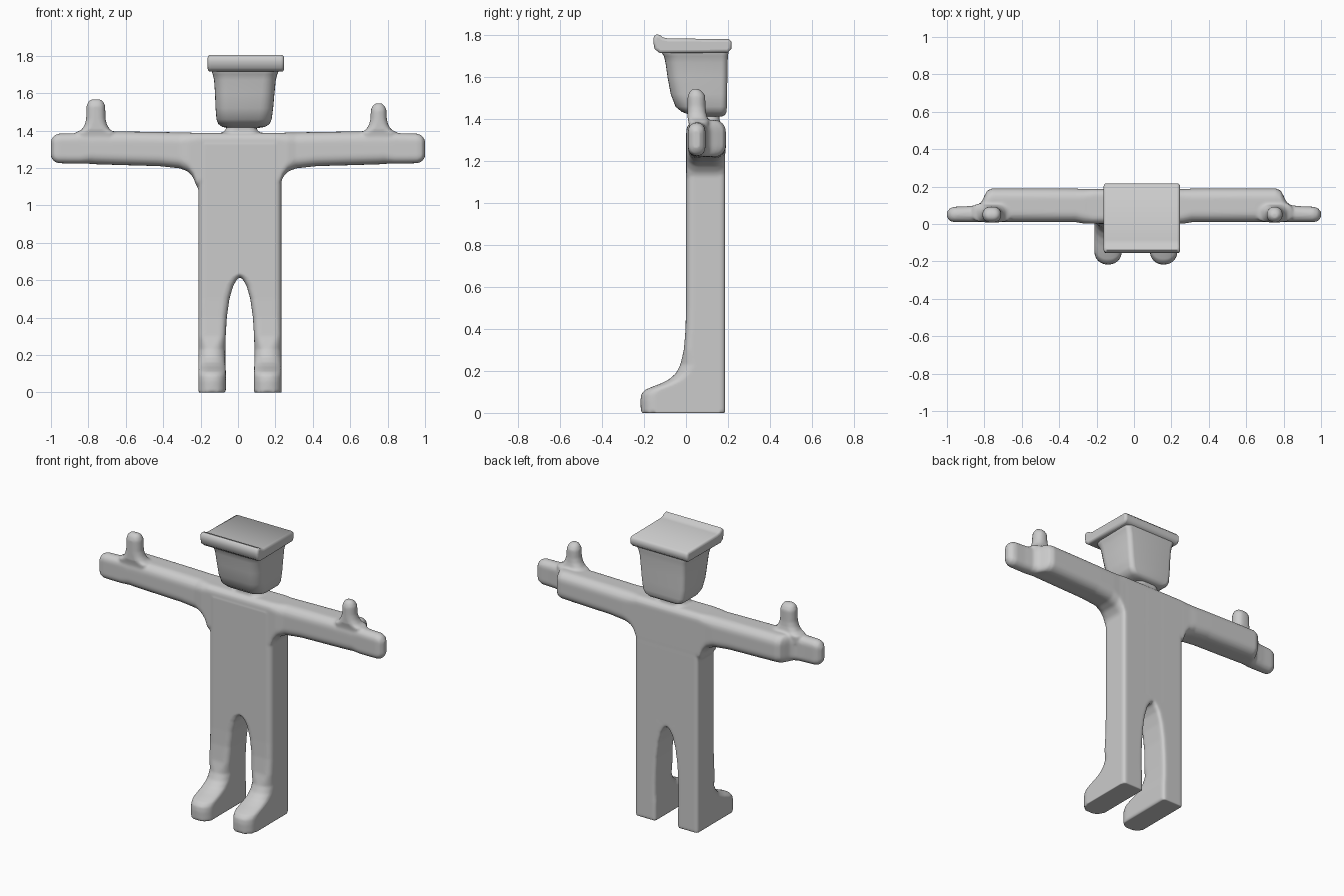
import bpy, bmesh
from math import pi, cos, sin


def ring(a0, a1, b0, b1, r0, r1, n=6):
    """Rounded rectangle; r0 rounds the b0 side, r1 the b1 side."""
    lim = 0.499 * min(a1 - a0, b1 - b0)
    r0, r1 = min(r0, lim), min(r1, lim)
    pts = []
    for ca, cb, r, start in ((a1 - r1, b1 - r1, r1, 0), (a0 + r1, b1 - r1, r1, 1),
                             (a0 + r0, b0 + r0, r0, 2), (a1 - r0, b0 + r0, r0, 3)):
        for i in range(n + 1):
            t = (start + i / n) * pi / 2
            pts.append((ca + r * cos(t), cb + r * sin(t)))
    return pts


def loft(bm, axis, rows, mirror=None):
    """Skin rows of (t, a0, a1, b0, b1, r0, r1) along x or z."""
    def put(t, a, b):
        x, y, z = (t, a, b) if axis == 'x' else (a, b, t)
        return (x if mirror is None else 2 * mirror - x, y, z)
    rings = [[bm.verts.new(put(row[0], a, b)) for a, b in ring(*row[1:])] for row in rows]
    for p, q in zip(rings, rings[1:]):
        for i in range(len(p)):
            j = (i + 1) % len(p)
            bm.faces.new((p[i], p[j], q[j], q[i]))
    bm.faces.new(rings[0])
    bm.faces.new(rings[-1])


def finish(bm, name):
    bmesh.ops.recalc_face_normals(bm, faces=bm.faces)
    me = bpy.data.meshes.new(name)
    bm.to_mesh(me)
    bm.free()
    ob = bpy.data.objects.new(name, me)
    bpy.context.collection.objects.link(ob)
    return ob


def shade(ob, angle):
    bpy.ops.object.select_all(action='DESELECT')
    ob.select_set(True)
    bpy.context.view_layer.objects.active = ob
    bpy.ops.object.shade_smooth_by_angle(angle=angle)


# Body: legs, torso, arms, hands and neck, fused by the remesh
body = bmesh.new()

# Leg with foot, running up into half of the torso: z, inner x, front y
leg = [(0.0, 0.085, -0.215), (0.06, 0.085, -0.217), (0.09, 0.085, -0.213),
       (0.11, 0.085, -0.195), (0.125, 0.086, -0.16), (0.14, 0.087, -0.12),
       (0.16, 0.088, -0.08), (0.19, 0.088, -0.047), (0.23, 0.088, -0.027),
       (0.30, 0.086, -0.01), (0.40, 0.08, -0.002), (0.50, 0.066, 0.0),
       (0.57, 0.046, 0.0), (0.605, 0.025, 0.0), (0.62, 0.008, 0.0),
       (0.65, -0.06, 0.0), (1.33, -0.06, 0.0)]
leg_rows = [(z, xi, 0.232, yf, 0.187, 0.068 if z < 0.3 else 0.035, 0.02) for z, xi, yf in leg]
for m in (None, 0.01):
    loft(body, 'z', leg_rows, m)

# Arm with hand: x, back y, bottom z, top z, rounding
arm = [(-0.02, 0.187, 1.10, 1.388, 0.04), (0.22, 0.187, 1.10, 1.388, 0.04),
       (0.24, 0.187, 1.15, 1.388, 0.045), (0.265, 0.187, 1.18, 1.389, 0.05),
       (0.31, 0.189, 1.198, 1.39, 0.055), (0.42, 0.19, 1.21, 1.392, 0.055),
       (0.60, 0.19, 1.215, 1.395, 0.055), (0.76, 0.19, 1.22, 1.397, 0.055),
       (0.785, 0.178, 1.222, 1.395, 0.055), (0.80, 0.15, 1.223, 1.392, 0.05),
       (0.815, 0.118, 1.224, 1.39, 0.045), (0.84, 0.10, 1.224, 1.387, 0.04),
       (0.90, 0.094, 1.224, 1.385, 0.04), (0.96, 0.092, 1.225, 1.384, 0.04),
       (0.983, 0.085, 1.234, 1.374, 0.035), (1.0, 0.065, 1.258, 1.35, 0.02)]
arm_rows = []
for x, yb, z0, z1, r in arm:
    yf = 0.002 if x < 0.3 else 0.01
    if x > 0.97:
        yf = 0.10 - yb
    arm_rows.append((x, yf, yb, z0, z1, r, r))
for m in (None, 0.0):
    loft(body, 'x', arm_rows, m)

# Thumbs: centre x, half width, tip height
for cx, w, top in ((-0.76, 0.05, 1.567), (0.752, 0.042, 1.545)):
    rows = [(z, cx - w - f, cx + w + f, 0.008 - g, 0.092 + f * 0.4 + g, 0.04, 0.04)
            for z, f, g in ((1.34, 0.06, -0.01), (1.39, 0.055, -0.004), (1.405, 0.025, 0),
                            (1.43, 0.01, 0), (1.46, 0.002, 0), (top - 0.035, 0, 0),
                            (top - 0.012, -0.01, -0.01), (top, -0.025, -0.025))]
    loft(body, 'z', rows)

# Neck
loft(body, 'z', [(z, 0.018 - w, 0.018 + w, 0.03, 0.16, 0.05, 0.05)
                 for z, w in ((1.34, 0.13), (1.385, 0.11), (1.40, 0.085), (1.45, 0.07))])

body_ob = finish(body, "body")
rm = body_ob.modifiers.new("fuse", 'REMESH')
rm.mode = 'VOXEL'
rm.voxel_size = 0.008
rm.use_smooth_shade = True
sm = body_ob.modifiers.new("soften", 'SMOOTH')
sm.factor = 0.5
sm.iterations = 3

# Head, flat at the back and rounded in front: z, x range, front y, back y
head = bmesh.new()
loft(head, 'z', [(z, x0, x1, yf, yb, 0.07, 0.03) for z, x0, x1, yf, yb in (
    (1.412, -0.05, 0.10, 0.05, 0.17), (1.420, -0.085, 0.145, 0.02, 0.186),
    (1.435, -0.105, 0.168, -0.02, 0.193), (1.46, -0.115, 0.18, -0.05, 0.195),
    (1.52, -0.12, 0.188, -0.073, 0.196), (1.60, -0.123, 0.195, -0.088, 0.197),
    (1.67, -0.128, 0.202, -0.098, 0.198), (1.70, -0.135, 0.21, -0.105, 0.20),
    (1.725, -0.143, 0.22, -0.12, 0.203), (1.74, -0.143, 0.22, -0.12, 0.203))])
shade(finish(head, "head"), 0.9)

# Hat: side profile with a raised front lip, extruded across and bevelled
hat = bmesh.new()
profile = [(-0.125, 1.715), (0.2, 1.718), (0.217, 1.735), (0.217, 1.768), (0.205, 1.782),
           (-0.085, 1.785), (-0.11, 1.79), (-0.122, 1.80), (-0.14, 1.805),
           (-0.153, 1.795), (-0.156, 1.77), (-0.15, 1.735)]
face = hat.faces.new([hat.verts.new((-0.162, y, z)) for y, z in profile])
ext = bmesh.ops.extrude_face_region(hat, geom=[face])
bmesh.ops.translate(hat, verts=[v for v in ext["geom"] if isinstance(v, bmesh.types.BMVert)],
                    vec=(0.408, 0, 0))
hat_ob = finish(hat, "flat_hat")
bv = hat_ob.modifiers.new("round_ends", 'BEVEL')
bv.width = 0.014
bv.segments = 3
bv.limit_method = 'ANGLE'
bv.angle_limit = 1.3
shade(hat_ob, 0.9)
